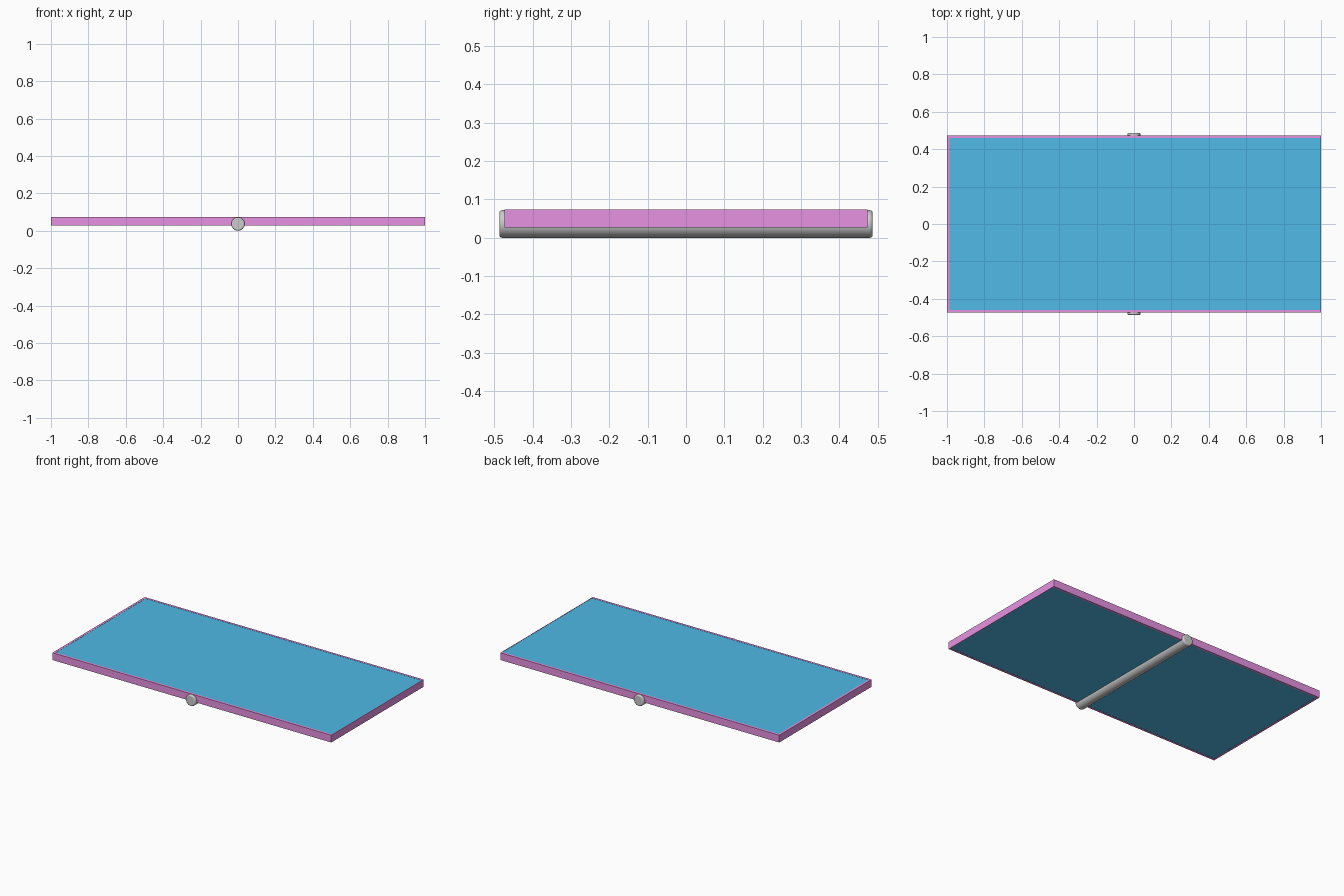
import bpy, math

if "Cube" in bpy.data.objects:
    bpy.data.objects.remove(bpy.data.objects["Cube"])


def paint(obj, name, rgb):
    mat = bpy.data.materials.new(name)
    mat.diffuse_color = (*rgb, 1)
    mat.use_nodes = True
    mat.node_tree.nodes["Principled BSDF"].inputs["Base Color"].default_value = mat.diffuse_color
    obj.data.materials.append(mat)


def box(name, x0, x1, y0, y1, z0, z1):
    v = [(x, y, z) for x in (x0, x1) for y in (y0, y1) for z in (z0, z1)]
    f = [(0, 1, 3, 2), (4, 6, 7, 5), (0, 4, 5, 1), (2, 3, 7, 6), (0, 2, 6, 4), (1, 5, 7, 3)]
    me = bpy.data.meshes.new(name)
    me.from_pydata(v, [], f)
    ob = bpy.data.objects.new(name, me)
    bpy.context.collection.objects.link(ob)
    return ob


Z0, Z1, L, W = 0.027, 0.074, 1.0, 0.473

# Outer frame: one rectangular ring
t = 0.014
outer = [(-L, -W), (L, -W), (L, W), (-L, W)]
inner = [(-L + t, -W + t), (L - 0.004, -W + t), (L - 0.004, W - t), (-L + t, W - t)]
verts = [(x, y, z) for z in (Z0, Z1) for x, y in outer + inner]
faces = []
for i in range(4):
    j = (i + 1) % 4
    faces += [(i, j, j + 8, i + 8), (i + 4, i + 12, j + 12, j + 4),
              (i, i + 4, j + 4, j), (i + 8, j + 8, j + 12, i + 12)]
me = bpy.data.meshes.new("frame")
me.from_pydata(verts, [], faces)
frame = bpy.data.objects.new("frame", me)
bpy.context.collection.objects.link(frame)
paint(frame, "magenta", (0.8, 0.29, 0.76))

# Glass panel filling the frame
panel = box("panel", -L + t, L - 0.004, -W + t, W - t, Z0 + 0.001, Z1 - 0.001)
paint(panel, "blue", (0.08, 0.49, 0.8))

# Axle tube under the panel, with rounded end rims
R = 0.036
bpy.ops.mesh.primitive_cylinder_add(vertices=32, radius=R, depth=0.974,
                                    location=(0, 0, R), rotation=(math.pi / 2, 0, 0))
tube = bpy.context.object
tube.name = "axle_tube"
bev = tube.modifiers.new("rim", 'BEVEL')
bev.width, bev.segments = 0.007, 3
bev.limit_method, bev.angle_limit = 'ANGLE', math.radians(40)
bpy.ops.object.shade_smooth_by_angle(angle=math.radians(35))
